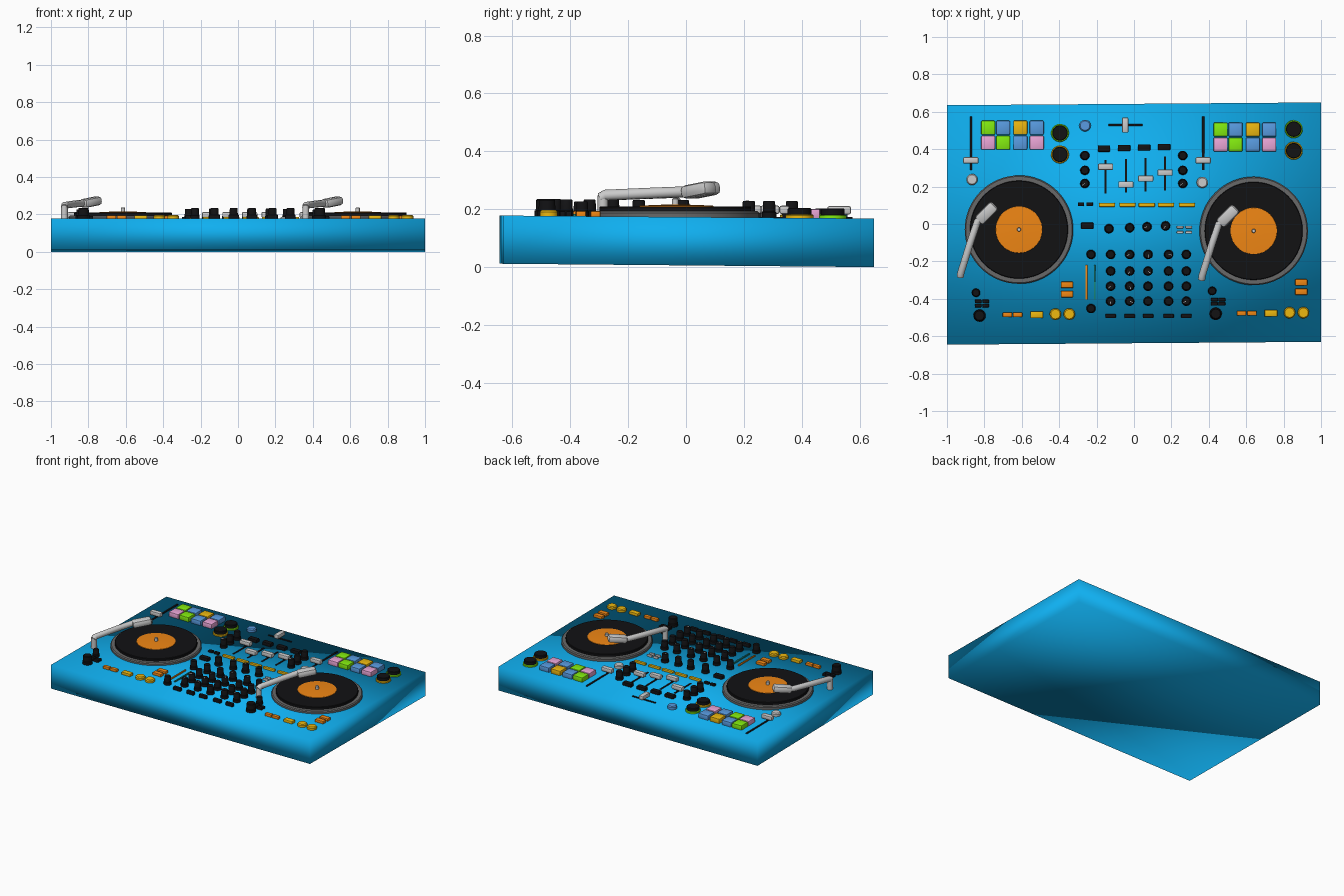
import bpy, bmesh, math
from mathutils import Matrix, Vector

if "Cube" in bpy.data.objects:
    bpy.data.objects.remove(bpy.data.objects["Cube"])

COL = {"blue": (.005, .43, .87), "black": (.006, .006, .007), "orange": (.87, .24, .007),
       "yellow": (.85, .48, .005), "green": (.23, .85, .005), "sky": (.1, .33, .75),
       "pink": (.83, .38, .68), "dark_grey": (.14, .14, .14), "white": (.8, .8, .8),
       "teal": (.01, .25, .2)}
MATS = {}
for key, c in COL.items():
    MATS[key] = bpy.data.materials.new(key)
    MATS[key].diffuse_color = (*c, 1)


def deck(y):
    """Height of the gently sloping top surface."""
    return .173 - .008 * y


def finish(bm, name, color, angle=35):
    me = bpy.data.meshes.new(name)
    bmesh.ops.recalc_face_normals(bm, faces=bm.faces)
    bm.to_mesh(me)
    bm.free()
    me.shade_smooth()
    me.set_sharp_from_angle(angle=math.radians(angle))
    if color:
        me.materials.append(MATS[color])
    ob = bpy.data.objects.new(name, me)
    bpy.context.collection.objects.link(ob)
    return ob


def box(name, x, y, sx, sy, h, color=None, bevel=.004, lift=0, rot=None):
    """Rounded block standing on the deck, sunk in slightly."""
    bm = bmesh.new()
    bmesh.ops.create_cube(bm, size=1, matrix=Matrix.Diagonal((sx, sy, h + .005, 1)))
    if bevel:
        bmesh.ops.bevel(bm, geom=bm.edges[:], offset=bevel, segments=2, profile=.5, affect='EDGES')
    ob = finish(bm, name, color)
    ob.location = (x, y, deck(y) + lift + (h - .005) / 2)
    if rot:
        ob.rotation_mode = 'QUATERNION'
        ob.rotation_quaternion = rot
    return ob


def lathe(name, x, y, profile, color=None, n=32):
    """Revolve (radius, height above deck) points around a vertical axis."""
    bm = bmesh.new()
    vs = [bm.verts.new((r, 0, z)) for r, z in profile]
    es = [bm.edges.new(p) for p in zip(vs, vs[1:])]
    bmesh.ops.spin(bm, geom=vs + es, cent=(0, 0, 0), axis=(0, 0, 1),
                   angle=2 * math.pi, steps=n, use_merge=True)
    bmesh.ops.remove_doubles(bm, verts=bm.verts[:], dist=1e-5)
    ob = finish(bm, name, color)
    ob.location = (x, y, deck(y))
    return ob


def disc(name, x, y, r, h, color=None, n=32, lift=-.004, edge=.003):
    return lathe(name, x, y, [(0, lift), (r, lift), (r, h - edge), (r - edge, h), (0, h)], color, n)


def knob(name, x, y, r=.025, h=.058, turn=0.0):
    """Rotary knob: skirt, tapered cap and a pale pointer line."""
    lathe(name, x, y, [(0, -.004), (r, -.004), (r, h * .3), (r * .88, h * .36),
                       (r * .84, h - .004), (r * .74, h), (0, h)], "black", 24)
    p = box(name + "_pointer", x + r * .38 * math.cos(turn), y + r * .38 * math.sin(turn),
            r * .7, .003, .001, "white", 0, h - .001)
    p.rotation_euler.z = turn


def slider(name, x, y, length, cap, vertical=True, cap_h=.042):
    """Slot in the deck with a stem and a grey cap."""
    w, l = (.012, length) if vertical else (length, .012)
    box(name + "_slot", x, y, w, l, .003, "black", 0)
    cx, cy = (x, cap) if vertical else (cap, y)
    sx, sy = (.082, .034) if vertical else (.034, .082)
    box(name + "_stem", cx, cy, .012, .012, cap_h - .01, "black", 0)
    box(name + "_cap", cx, cy, sx, sy, .024, None, .007, cap_h - .024)


# Body: slightly skewed slab with soft shading
bm = bmesh.new()
corners = [(-1, -.645), (1, -.63), (1, .65), (-1, .635)]
low = [bm.verts.new((x, y, .006 - .009 * y)) for x, y in corners]
top = [bm.verts.new((x, y, deck(y))) for x, y in corners]
bm.faces.new(low[::-1])
bm.faces.new(top)
for i in range(4):
    j = (i + 1) % 4
    bm.faces.new((low[i], low[j], top[j], top[i]))
finish(bm, "body", "blue", 180)

for k, side in enumerate(("left", "right")):
    s = side + "_"
    # Platter, record, label and spindle
    px, py = -.615 + 1.255 * k, -.03 - .007 * k
    disc(s + "platter", px, py, .29, .02, "dark_grey", 64, edge=.006)
    disc(s + "record", px, py, .262, .037, "black", 64, .015)
    lathe(s + "record_label", px, py, [(.126, .034), (.124, .039), (.06, .042), (0, .043)], "orange", 48)
    disc(s + "spindle", px, py, .011, .065, None, 16)

    # Tone arm: post, bent tube and head
    ax, ay = -.928 + 1.29 * k, -.272 - .015 * k
    disc(s + "arm_post", ax, ay, .018, .075, None, 24)
    cu = bpy.data.curves.new(s + "tone_arm", 'CURVE')
    cu.dimensions, cu.bevel_depth, cu.bevel_resolution, cu.use_fill_caps = '3D', .019, 4, True
    pts = [(ax, ay - .008, .238), (ax + .002, ay + .01, .249), (ax + .055, ay + .18, .256),
           (ax + .09, ay + .283, .26), (ax + .112, ay + .31, .262)]
    sp = cu.splines.new('POLY')
    sp.points.add(len(pts) - 1)
    for p, co in zip(sp.points, pts):
        p.co = (*co, 1)
    bpy.context.collection.objects.link(bpy.data.objects.new(s + "tone_arm", cu))
    rot = Vector((.11, .11, .022)).to_track_quat('X', 'Z')
    hx, hy = ax + .14, ay + .33
    head = box(s + "arm_head", hx, hy, .125, .062, .042, None, .016, rot=rot)
    head.location.z = .266

    # Colour pads
    for r, row in enumerate((("green", "sky", "yellow", "sky"), ("pink", "green", "sky", "pink"))):
        for c, color in enumerate(row):
            box(f"{s}pad_{r}_{c}", (-.78, -.7, -.608, -.52)[c] + 1.243 * k, .515 - .08 * r - .01 * k,
                .075, .075, .032, color, .006)

    # Ringed dials
    for i, color in enumerate(("green", "yellow")):
        dx, dy = -.396 + 1.25 * k, .487 - .115 * i + .02 * k
        disc(f"{s}dial_ring_{i}", dx, dy, .048, .012, color)
        disc(f"{s}dial_{i}", dx, dy, .041, .034, "black")

    # Front buttons
    bx, by = 1.252 * k, .008 * k
    for i in range(2):
        disc(f"{s}play_button_{i}", -.42 + .074 * i + bx, -.482 + by, .031, .02, "yellow", edge=.006)
        box(f"{s}loop_button_{i}", -.677 + .055 * i + bx, -.485 + by, .05, .025, .018, "orange")
        box(f"{s}mode_button_{i}", -.358 + bx, -.325 - .05 * i + by * 1.6, .065, .034, .018, "orange")
    box(s + "cue_button", -.52 + bx, -.485 + by, .068, .037, .018, "yellow")

    # Outer knobs with four little keys
    ox, oy = 1.263 * k, .01 * k
    knob(s + "small_knob", -.845 + ox, -.368 + oy, .023, .05, 2)
    knob(s + "browse_knob", -.826 + ox, -.49 + oy, .033, .058, 2)
    for i in range(4):
        box(f"{s}key_{i}", -.833 + .04 * (i % 2) + ox, -.414 - .022 * (i // 2) + oy, .036, .019, .016, "black", .003)

    # Pitch slider and button
    slider(s + "pitch_slider", -.872 + 1.242 * k, .432, .285, .34)
    disc(s + "pitch_button", -.866 + 1.231 * k, .238 - .016 * k, .03, .022, None, edge=.006)

# Mixer: crossfader and round button
slider("crossfader", -.045, .529, .18, -.047, False)
disc("sky_button", -.262, .526, .031, .022, "sky", edge=.006)
# Upper side knobs
for sx in (-.263, .261):
    for i, y in enumerate((.366, .287, .217)):
        knob(f"gain_knob_{'left' if sx < 0 else 'right'}_{i}", sx, y, turn=1.8 + i)
# Channel faders with a key above each
for i, (x, cap) in enumerate(((-.152, .306), (-.043, .211), (.062, .243), (.166, .275))):
    slider(f"channel_fader_{i}", x, .252 + .006 * i, .18, cap)
    box(f"channel_key_{i}", -.16 + .107 * i, .403 + .003 * i, .066, .034, .022, "black")
# Strip lights and black keys
for i, x in enumerate((-.144, -.035, .068, .171, .283)):
    box(f"strip_light_{i}", x, .102, .086, .02, .014, "yellow", .003)
for i in range(2):
    box(f"mini_key_{i}", -.283 + .046 * i, .106, .034, .02, .014, "black", .003)
box("centre_key", -.25, -.01, .066, .034, .022, "black")
# Knob grid
for i, x in enumerate((-.134, -.023, .07, .169)):
    knob(f"trim_knob_{i}", x, -.025 + .005 * i, turn=2 + .7 * i)
for c, x in enumerate((-.125, -.023, .075, .185, .28)):
    for r, y in enumerate((-.163, -.252, -.333, -.413)):
        knob(f"mixer_knob_{r}_{c}", x, y, turn=2.2 + 1.3 * c + .8 * r)
    box(f"bottom_key_{c}", x, -.492, .056, .022, .022, "black")
for i, y in enumerate((-.163, -.452)):
    knob(f"master_knob_{i}", -.23, y, turn=.6)
# Grey mini keys
for i in range(4):
    box(f"grey_key_{i}", .246 + .047 * (i % 2), -.017 - .028 * (i // 2), .036, .014, .014, None, .005)
# Level meters
box("level_meter_left", -.254, -.312, .01, .185, .008, "orange", .002)
box("level_meter_right", -.21, -.312, .01, .185, .008, "teal", .002)

for m in bpy.data.materials:
    if m.users and not m.is_grease_pencil:
        m.use_nodes = True
        m.node_tree.nodes["Principled BSDF"].inputs["Base Color"].default_value = m.diffuse_color
